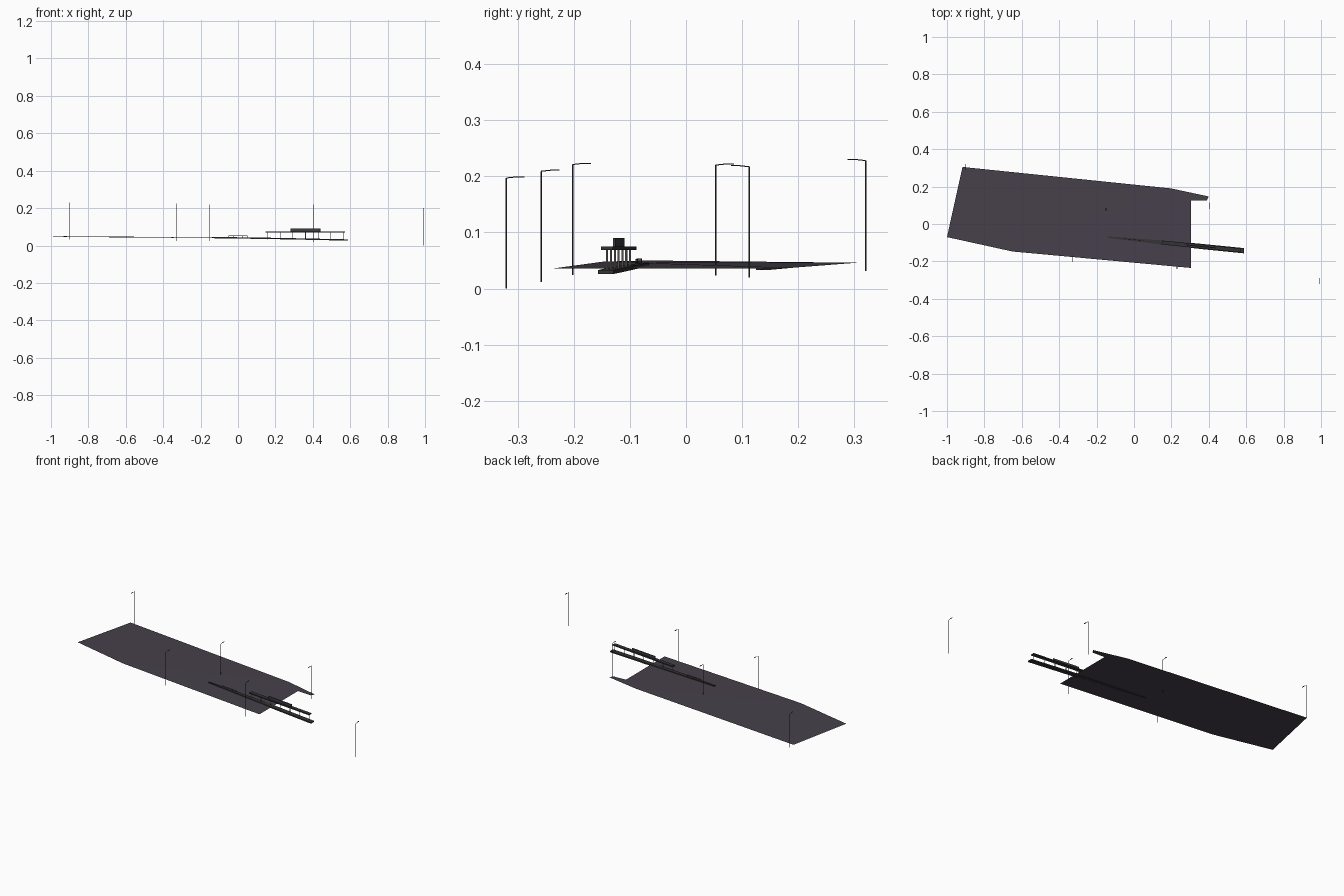
import bpy, bmesh, math
from mathutils import Matrix, Vector

cube = bpy.data.objects.get("Cube")
if cube:
    bpy.data.objects.remove(cube, do_unlink=True)


def material(name, rgb):
    m = bpy.data.materials.new(name)
    m.use_nodes = True
    color = (*rgb, 1)
    m.diffuse_color = color
    m.node_tree.nodes["Principled BSDF"].inputs["Base Color"].default_value = color
    return m


ASPHALT = material("asphalt", (0.062, 0.052, 0.07))
DARK = material("dark_metal", (0.035, 0.033, 0.035))
POLE = material("pole_metal", (0.05, 0.047, 0.045))
COLUMN = material("pale_column", (0.28, 0.27, 0.25))
SIGN = material("sign_grey", (0.045, 0.045, 0.055))


def finish(name, bm, mat):
    mesh = bpy.data.meshes.new(name)
    bm.normal_update()
    bm.to_mesh(mesh)
    bm.free()
    mesh.materials.append(mat)
    obj = bpy.data.objects.new(name, mesh)
    bpy.context.collection.objects.link(obj)
    return obj


def box(bm, center, size, turn=0):
    bmesh.ops.create_cube(bm, size=1, matrix=Matrix.Translation(center)
                          @ Matrix.Rotation(turn, 4, "Z") @ Matrix.Diagonal((*size, 1)))


def rod(bm, a, b, radius, sides=6):
    a, b = Vector(a), Vector(b)
    d = b - a
    rot = d.to_track_quat("Z", "Y").to_matrix().to_4x4()
    bmesh.ops.create_cone(bm, cap_ends=True, segments=sides, radius1=radius, radius2=radius,
                          depth=d.length, matrix=Matrix.Translation((a + b) / 2) @ rot)


# Sloping paved ground sheet
outline = [(-1, -.07, .05), (-.65, -.147, .048), (.305, -.235, .036), (.305, .125, .036),
           (.388, .125, .033), (.4, .147, .033), (.2, .19, .037), (-.917, .305, .046)]
bm = bmesh.new()
face = bm.faces.new([bm.verts.new(p) for p in outline])
bmesh.ops.triangulate(bm, faces=[face])
finish("ground", bm, ASPHALT)

# Platform runs along a slanted centre line
SLOPE = -.1
TURN = math.atan(SLOPE)


def mid(x):
    return -.099 + SLOPE * (x - .15)


# Tapering platform: x, half width, top height
bm = bmesh.new()
rings = []
for x, w, z in [(-.14, .004, .046), (.15, .011, .042), (.35, .014, .038), (.588, .014, .033)]:
    rings.append([bm.verts.new((x, mid(x) + s * w, z - d))
                  for s, d in ((-1, .007), (1, .007), (1, 0), (-1, 0))])
for a, b in zip(rings, rings[1:]):
    for i in range(4):
        j = (i + 1) % 4
        bm.faces.new((a[i], b[i], b[j], a[j]))
bm.faces.new(rings[0])
bm.faces.new(rings[-1][::-1])
bmesh.ops.recalc_face_normals(bm, faces=bm.faces[:])
finish("platform", bm, DARK)

# Shelter roof and sign box
bm = bmesh.new()
box(bm, (.36, mid(.36), .072), (.425, .021, .006), TURN)
finish("roof", bm, DARK)
bm = bmesh.new()
box(bm, (.36, mid(.36), .0825), (.16, .005, .015), TURN)
finish("sign_box", bm, SIGN)

# Shelter columns
bm = bmesh.new()
for i in range(7):
    x = .157 + i * .068
    rod(bm, (x, mid(x), .033), (x, mid(x), .07), .0018)
finish("columns", bm, COLUMN)

# Low handrail beside the ramp
bm = bmesh.new()
for i in range(5):
    x = -.05 + i * .025
    rod(bm, (x, mid(x), .042), (x, mid(x), .053), .0008)
rod(bm, (-.05, mid(-.05), .053), (.05, mid(.05), .052), .001)
finish("ramp_handrail", bm, DARK)

# Street lamps: x, y, foot height, arm direction along y
lamps = [(-.9, .32, .033, -1), (-.33, -.202, .026, 1), (-.15, .053, .025, 1),
         (.23, -.258, .014, 1), (.405, .113, .022, -1), (.993, -.32, .002, 1)]
for n, (x, y, z, s) in enumerate(lamps, 1):
    bm = bmesh.new()
    top = z + .195
    rod(bm, (x, y, z - .002), (x, y, top), .0013)
    rod(bm, (x, y, top), (x, y + s * .018, top + .002), .0009)
    box(bm, (x, y + s * .025, top + .002), (.004, .015, .002))
    finish(f"street_lamp_{n}", bm, POLE)
